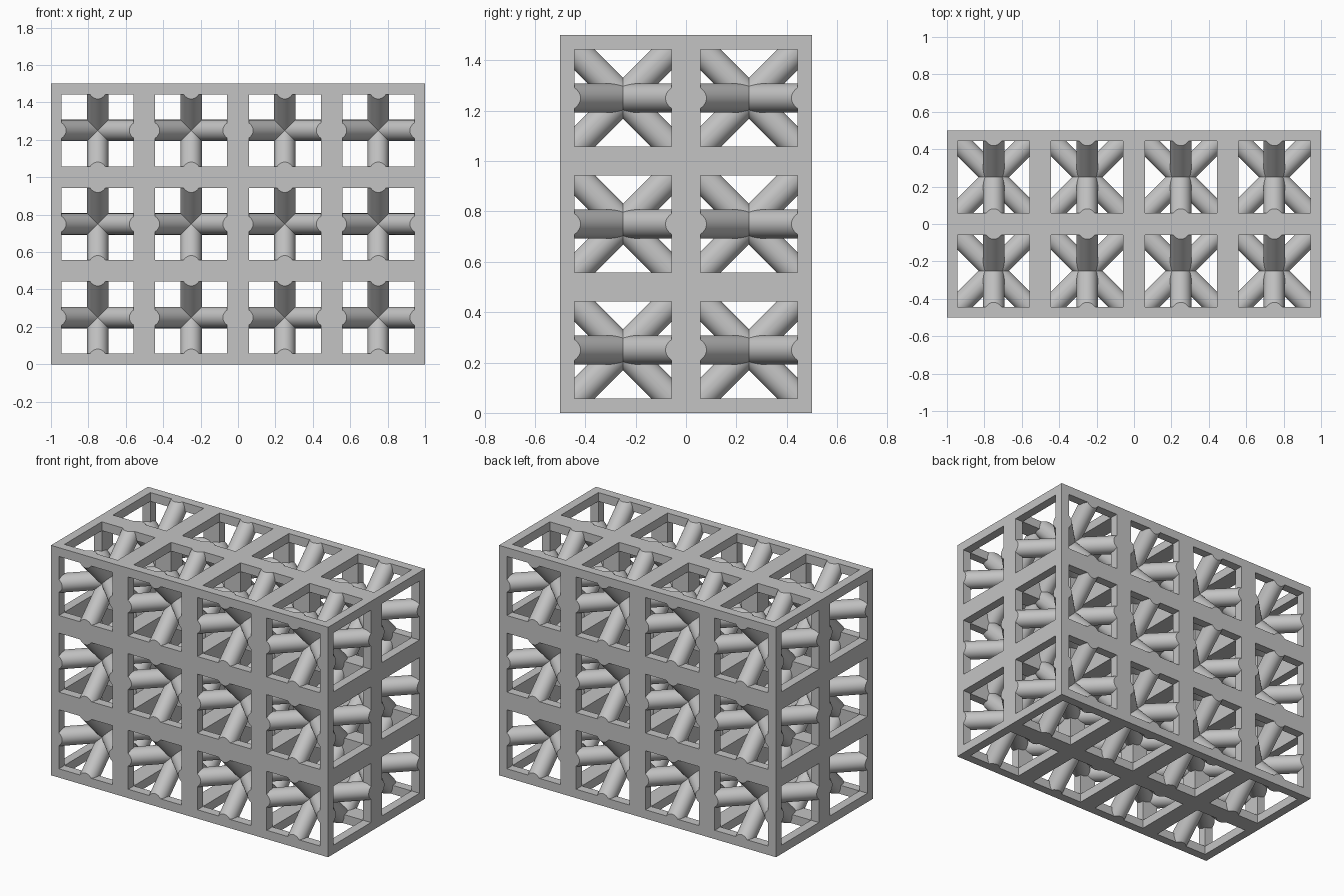
import bpy, bmesh
from math import radians
from mathutils import Matrix, Vector

cube = bpy.data.objects.get("Cube")
if cube:
    bpy.data.objects.remove(cube, do_unlink=True)

CELL = 0.5            # size of one lattice cell
R = 0.0575            # strut radius and half width of a frame bar
COUNT = (4, 2, 3)     # cells along x, y, z
SIZE = Vector(COUNT) * CELL
ORIGIN = Vector((-SIZE.x / 2, -SIZE.y / 2, 0))

grey = bpy.data.materials.new("light_grey")
grey.use_nodes = True
colour = (0.55, 0.55, 0.55, 1)
grey.diffuse_color = colour
grey.node_tree.nodes["Principled BSDF"].inputs["Base Color"].default_value = colour


def make_object(name, bm):
    bmesh.ops.recalc_face_normals(bm, faces=bm.faces[:])
    mesh = bpy.data.meshes.new(name)
    bm.to_mesh(mesh)
    bm.free()
    mesh.materials.append(grey)
    obj = bpy.data.objects.new(name, mesh)
    bpy.context.collection.objects.link(obj)
    return obj


def add_box(bm, centre, size):
    bmesh.ops.create_cube(bm, size=1, matrix=Matrix.Translation(centre) @ Matrix.Diagonal((*size, 1)))


def select_only(obj):
    bpy.ops.object.select_all(action='DESELECT')
    obj.select_set(True)
    bpy.context.view_layer.objects.active = obj


# Frame: a solid block with square openings cut through along each axis
bm = bmesh.new()
add_box(bm, ORIGIN + SIZE / 2, SIZE)
frame = make_object("square_frame", bm)
cutters = []
for axis in range(3):
    a, b = [i for i in range(3) if i != axis]
    bm = bmesh.new()
    for i in range(COUNT[a]):
        for j in range(COUNT[b]):
            centre = ORIGIN + SIZE / 2
            centre[a] = ORIGIN[a] + (i + 0.5) * CELL
            centre[b] = ORIGIN[b] + (j + 0.5) * CELL
            size = Vector((1, 1, 1)) * (CELL - 2 * R)
            size[axis] = SIZE[axis] + 1
            add_box(bm, centre, size)
    cutter = make_object("opening_cutter", bm)
    cutter.hide_render = True
    cutters.append(cutter)
    cut = frame.modifiers.new("openings", 'BOOLEAN')
    cut.operation = 'DIFFERENCE'
    cut.solver = 'EXACT'
    cut.object = cutter
select_only(frame)
for modifier in list(frame.modifiers):
    bpy.ops.object.modifier_apply(modifier=modifier.name)
for cutter in cutters:
    bpy.data.objects.remove(cutter, do_unlink=True)


def diagonal_strut(name, direction):
    """Round strut across one cell, trimmed flush to the cell walls and repeated."""
    centre = ORIGIN + Vector((1, 1, 1)) * CELL / 2
    turn = Vector(direction).to_track_quat('Z', 'X').to_matrix().to_4x4()
    bm = bmesh.new()
    bmesh.ops.create_cone(bm, cap_ends=True, segments=48, radius1=R, radius2=R,
                          depth=CELL * 2, matrix=Matrix.Translation(centre) @ turn)
    for axis in range(3):
        if direction[axis] == 0:
            continue
        for side in (-1, 1):
            normal = Vector((0, 0, 0))
            normal[axis] = side
            cut = bmesh.ops.bisect_plane(bm, geom=bm.verts[:] + bm.edges[:] + bm.faces[:],
                                         plane_co=centre + normal * CELL / 2,
                                         plane_no=normal, clear_outer=True)
            rim = [e for e in cut["geom_cut"] if isinstance(e, bmesh.types.BMEdge)]
            bmesh.ops.holes_fill(bm, edges=rim, sides=0)
    strut = make_object(name, bm)
    select_only(strut)
    bpy.ops.object.shade_smooth_by_angle(angle=radians(30))
    for axis in range(3):
        array = strut.modifiers.new("repeat", 'ARRAY')
        array.count = COUNT[axis]
        array.use_relative_offset = False
        array.use_constant_offset = True
        offset = Vector((0, 0, 0))
        offset[axis] = CELL
        array.constant_offset_displace = offset


# Crossed struts: one pair lies flat, the other stands upright
for side, word in ((1, "rising"), (-1, "falling")):
    diagonal_strut("flat_strut_" + word, (1, side, 0))
    diagonal_strut("upright_strut_" + word, (0, 1, side))
